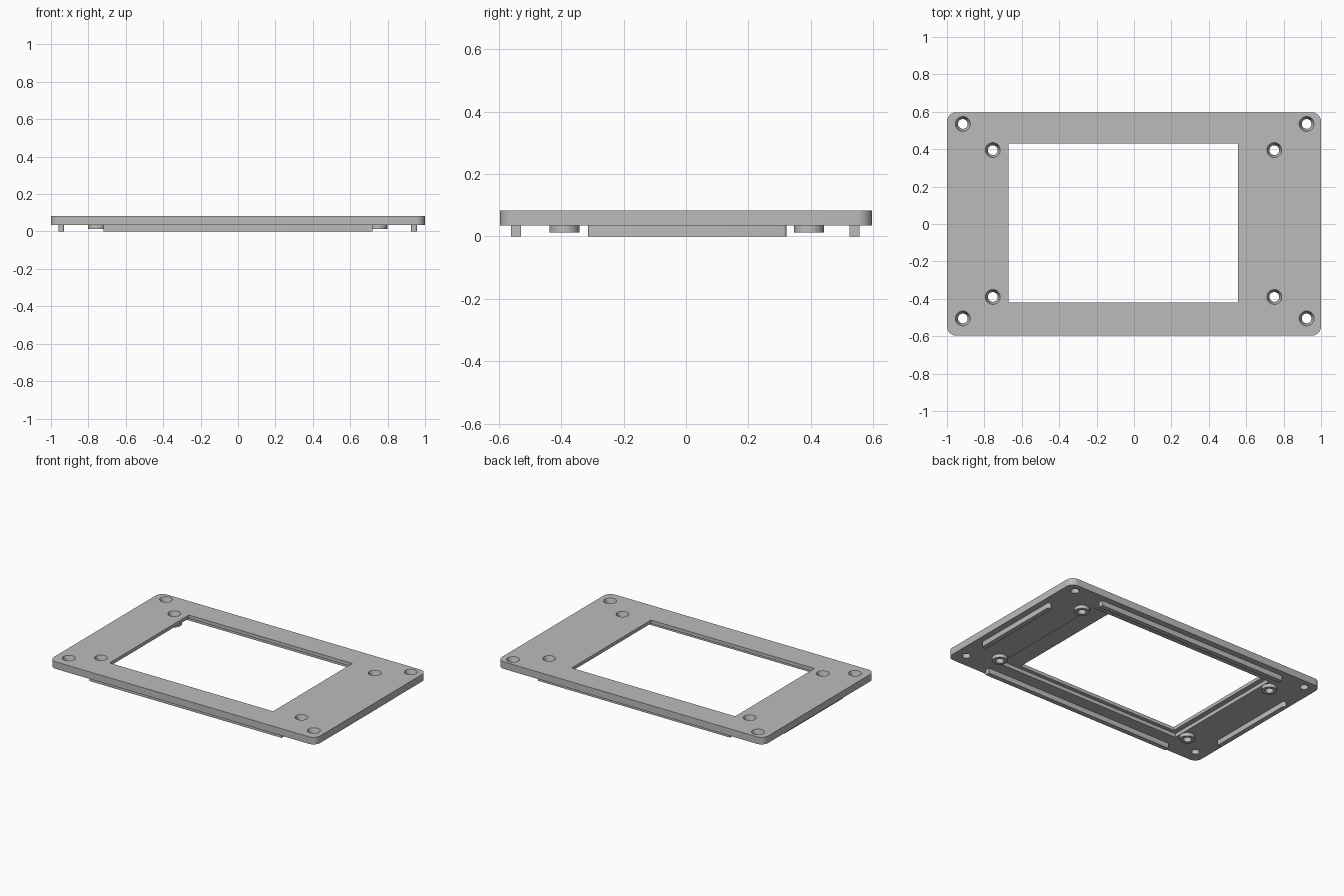
import bpy
import bmesh
import math
from mathutils import Matrix, Vector

default = bpy.data.objects.get("Cube")
if default:
    bpy.data.objects.remove(default, do_unlink=True)

GREY = (0.5, 0.5, 0.5, 1.0)
grey = bpy.data.materials.new("plain grey")
grey.use_nodes = True
grey.diffuse_color = GREY
grey.node_tree.nodes["Principled BSDF"].inputs["Base Color"].default_value = GREY

BOTTOM, TOP = 0.035, 0.083    # faces of the plate
LIP = 0.06                    # underside of the thin window lip
BORE, SINK = 0.026, 0.04      # screw hole radii


def finish(name, bm):
    mesh = bpy.data.meshes.new(name)
    bm.to_mesh(mesh)
    bm.free()
    mesh.materials.append(grey)
    obj = bpy.data.objects.new(name, mesh)
    bpy.context.collection.objects.link(obj)
    return obj


def box(name, x0, x1, y0, y1, z0, z1, radius=0.0, segments=8):
    """Box between two corners, with optional rounded upright edges."""
    bm = bmesh.new()
    size = Vector((x1 - x0, y1 - y0, z1 - z0))
    middle = Vector((x0 + x1, y0 + y1, z0 + z1)) / 2
    bmesh.ops.create_cube(bm, size=1, matrix=Matrix.Translation(middle) @ Matrix.Diagonal(size).to_4x4())
    if radius:
        upright = [e for e in bm.edges if abs(e.verts[0].co.z - e.verts[1].co.z) > 1e-4]
        bmesh.ops.bevel(bm, geom=upright, offset=radius, segments=segments,
                        profile=0.5, affect='EDGES')
    return finish(name, bm)


def turned(name, x, y, profile, sides=40):
    """Solid turned about an upright axis from (radius, z) rings."""
    bm = bmesh.new()
    rings = [[bm.verts.new((x + r * math.cos(i * math.tau / sides),
                            y + r * math.sin(i * math.tau / sides), z))
              for i in range(sides)] for r, z in profile]
    for low, high in zip(rings, rings[1:]):
        for i in range(sides):
            j = (i + 1) % sides
            bm.faces.new((low[i], low[j], high[j], high[i]))
    bm.faces.new(rings[0][::-1])
    bm.faces.new(rings[-1])
    return finish(name, bm)


def cut(obj, cutter, keep=False):
    mod = obj.modifiers.new("cut", 'BOOLEAN')
    mod.operation = 'DIFFERENCE'
    mod.solver = 'EXACT'
    mod.object = cutter
    bpy.context.view_layer.objects.active = obj
    bpy.ops.object.modifier_apply(modifier=mod.name)
    if not keep:
        bpy.data.objects.remove(cutter, do_unlink=True)


# Plate with a shallow recess below and an off-centre window
plate = box("face_plate", -1, 1, -0.597, 0.597, BOTTOM, TOP, radius=0.05)
cut(plate, box("recess_cutter", -0.705, 0.705, -0.445, 0.45, 0, LIP))
cut(plate, box("window_cutter", -0.67, 0.557, -0.42, 0.43, 0, 0.2))
parts = [plate]

# Countersunk screw holes; the inner four pass through bosses
drill = [(BORE, -0.05), (BORE, TOP - 0.025), (SINK, TOP), (SINK, TOP + 0.05)]
for side, x_out, x_in in (("right", 0.923, 0.75), ("left", -0.915, -0.755)):
    for end, y_out, y_in in (("back", 0.535, 0.395), ("front", -0.505, -0.39)):
        cut(plate, turned("screw_cutter", x_out, y_out, drill))
        boss = turned(f"boss_{end}_{side}", x_in, y_in, [(0.048, 0.012), (0.048, BOTTOM)])
        cutter = turned("boss_cutter", x_in, y_in, drill)
        cut(boss, cutter, keep=True)
        cut(plate, cutter)
        parts.append(boss)

# Stiffening rails under the edges
for name, y in (("back", 0.54), ("front", -0.545)):
    parts.append(box(f"long_rail_{name}", -0.72, 0.72, y - 0.016, y + 0.016, 0, BOTTOM))
for name, x in (("right", 0.942), ("left", -0.945)):
    parts.append(box(f"short_rail_{name}", x - 0.016, x + 0.016, -0.315, 0.323,
                     0, BOTTOM, radius=0.012, segments=4))

# Smooth the round walls, keep the edges crisp
bpy.ops.object.select_all(action='DESELECT')
for obj in parts:
    obj.select_set(True)
bpy.context.view_layer.objects.active = plate
bpy.ops.object.shade_smooth_by_angle(angle=math.radians(30))
